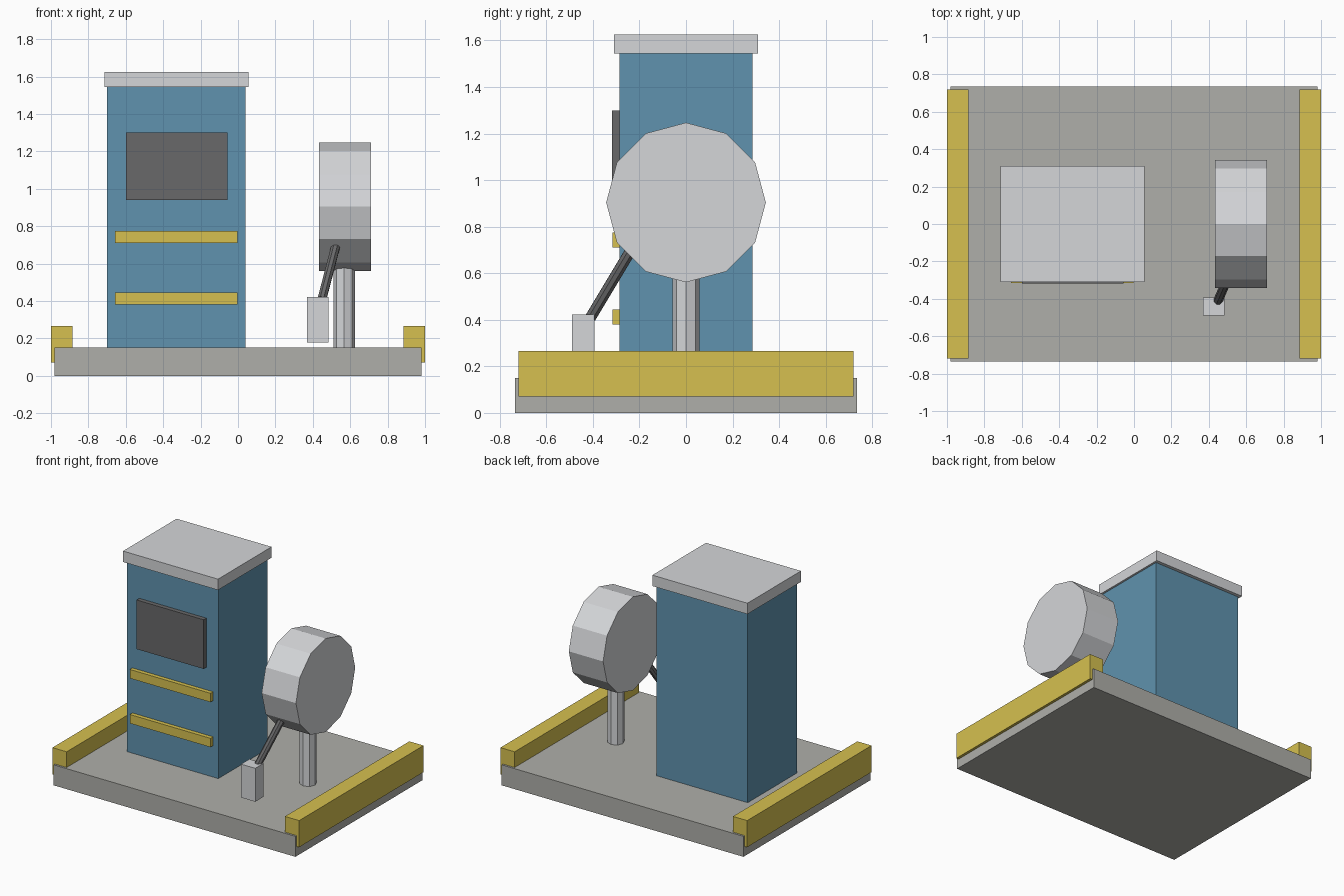
import bpy
from mathutils import Vector

default = bpy.data.objects.get("Cube")
if default:
    bpy.data.objects.remove(default, do_unlink=True)


def material(name, rgb):
    mat = bpy.data.materials.new(name)
    mat.use_nodes = True
    color = (*rgb, 1)
    mat.diffuse_color = color
    mat.node_tree.nodes["Principled BSDF"].inputs["Base Color"].default_value = color
    return mat


blue = material("blue paint", (0.115, 0.29, 0.425))
light = material("light grey metal", (0.66, 0.67, 0.69))
concrete = material("concrete grey", (0.43, 0.43, 0.40))
yellow = material("safety yellow", (0.67, 0.53, 0.08))
dark = material("dark grey", (0.14, 0.14, 0.143))


def box(name, mat, x, y, z):
    """Box spanning the given (low, high) range on each axis."""
    spans = (x, y, z)
    bpy.ops.mesh.primitive_cube_add(size=1, location=[(a + b) / 2 for a, b in spans])
    obj = bpy.context.object
    obj.name = name
    size = Vector([b - a for a, b in spans])
    for v in obj.data.vertices:
        v.co *= size
    obj.data.materials.append(mat)
    return obj


def rod(name, mat, start, end, radius, sides):
    """Flat-sided cylinder between two points."""
    start, end = Vector(start), Vector(end)
    axis = end - start
    bpy.ops.mesh.primitive_cylinder_add(
        vertices=sides, radius=radius, depth=axis.length, location=(start + end) / 2)
    obj = bpy.context.object
    obj.name = name
    obj.rotation_mode = 'QUATERNION'
    obj.rotation_quaternion = axis.to_track_quat('Z', 'Y')
    obj.data.materials.append(mat)
    return obj


# Platform and side guard rails
box("base_slab", concrete, (-0.98, 0.98), (-0.735, 0.735), (0, 0.15))
box("left_rail", yellow, (0.885, 1), (-0.72, 0.72), (0.07, 0.265))
box("right_rail", yellow, (-1, -0.885), (-0.72, 0.72), (0.07, 0.265))

# Cabinet with cap, screen and trim strips
box("cabinet", blue, (-0.70, 0.04), (-0.285, 0.285), (0.15, 1.545))
box("cabinet_cap", light, (-0.715, 0.055), (-0.31, 0.31), (1.545, 1.625))
box("screen", dark, (-0.60, -0.057), (-0.317, -0.28), (0.94, 1.30))
for name, z in (("lower_strip", 0.38), ("upper_strip", 0.71)):
    box(name, yellow, (-0.657, -0.003), (-0.315, -0.28), (z, z + 0.065))

# Reel on its post
rod("reel", light, (0.432, 0, 0.904), (0.71, 0, 0.904), 0.343, 12)
rod("reel_post", light, (0.568, 0, 0.15), (0.568, 0, 0.60), 0.057, 8)

# Nozzle hanging from the reel
rod("hose", dark, (0.449, -0.41, 0.41), (0.54, -0.20, 0.76), 0.025, 8)
box("nozzle", light, (0.368, 0.483), (-0.49, -0.394), (0.177, 0.422))
